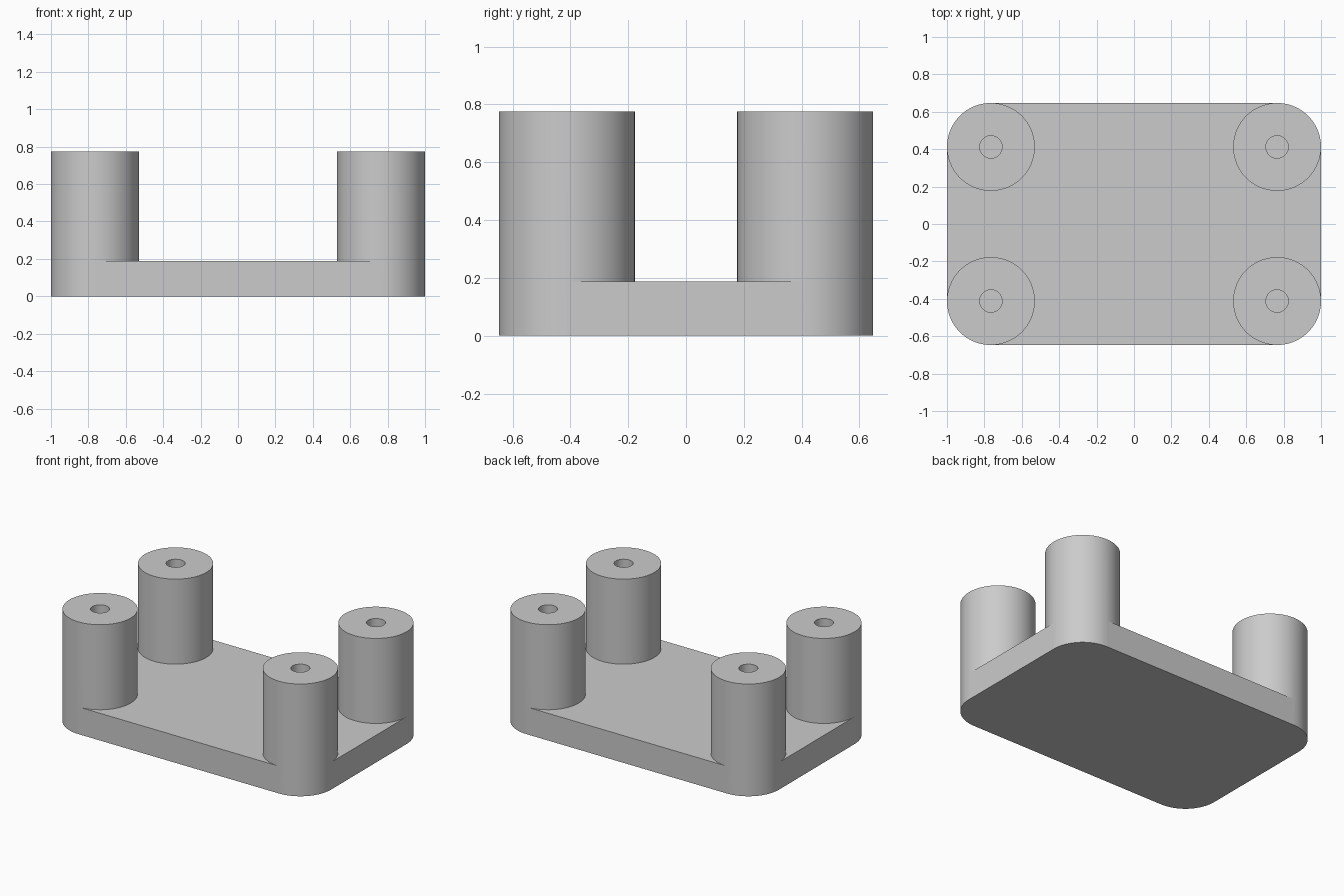
import bpy
import bmesh

if "Cube" in bpy.data.objects:
    bpy.data.objects.remove(bpy.data.objects["Cube"])

HALF_X, HALF_Y = 1.0, 0.647
RADIUS, HOLE = 0.235, 0.06
PLATE_TOP, POST_TOP = 0.188, 0.775
CX, CY = HALF_X - RADIUS, HALF_Y - RADIUS
CORNERS = [(x, y) for x in (-CX, CX) for y in (-CY, CY)]

gray = bpy.data.materials.new("plain gray")
gray.use_nodes = True
color = (0.6, 0.6, 0.6, 1)
gray.diffuse_color = color
gray.node_tree.nodes["Principled BSDF"].inputs["Base Color"].default_value = color


def cylinder(name, x, y, radius, bottom, top, sides):
    bpy.ops.mesh.primitive_cylinder_add(vertices=sides, radius=radius, depth=top - bottom,
                                        location=(x, y, (bottom + top) / 2))
    obj = bpy.context.object
    obj.name = name
    obj.data.materials.append(gray)
    return obj


def combine(target, other, operation):
    mod = target.modifiers.new(operation.lower(), 'BOOLEAN')
    mod.operation, mod.solver, mod.object = operation, 'EXACT', other
    bpy.context.view_layer.objects.active = target
    bpy.ops.object.modifier_apply(modifier=mod.name)
    bpy.data.objects.remove(other)


# Base plate: its cut corners are hidden inside the flush posts
outline = [(CX, -HALF_Y), (HALF_X, -CY), (HALF_X, CY), (CX, HALF_Y),
           (-CX, HALF_Y), (-HALF_X, CY), (-HALF_X, -CY), (-CX, -HALF_Y)]
bm = bmesh.new()
base = bm.faces.new([bm.verts.new((x, y, 0)) for x, y in outline])
extruded = bmesh.ops.extrude_face_region(bm, geom=[base], use_keep_orig=True)["geom"]
bmesh.ops.translate(bm, vec=(0, 0, PLATE_TOP),
                    verts=[g for g in extruded if isinstance(g, bmesh.types.BMVert)])
bmesh.ops.recalc_face_normals(bm, faces=bm.faces)
mesh = bpy.data.meshes.new("base_with_posts")
bm.to_mesh(mesh)
bm.free()
plate = bpy.data.objects.new("base_with_posts", mesh)
bpy.context.collection.objects.link(plate)
mesh.materials.append(gray)

# Corner posts, then the blind screw holes
for x, y in CORNERS:
    combine(plate, cylinder("corner_post", x, y, RADIUS, 0, POST_TOP, 64), 'UNION')
for x, y in CORNERS:
    combine(plate, cylinder("screw_hole", x, y, HOLE, PLATE_TOP, POST_TOP + 0.1, 32), 'DIFFERENCE')

# Smooth the round walls and keep the plate's long sides flat
bpy.ops.object.select_all(action='DESELECT')
plate.select_set(True)
bpy.context.view_layer.objects.active = plate
bpy.ops.object.shade_smooth_by_angle(angle=0.6)
for face in plate.data.polygons:
    if face.area > 0.1:
        face.use_smooth = False
